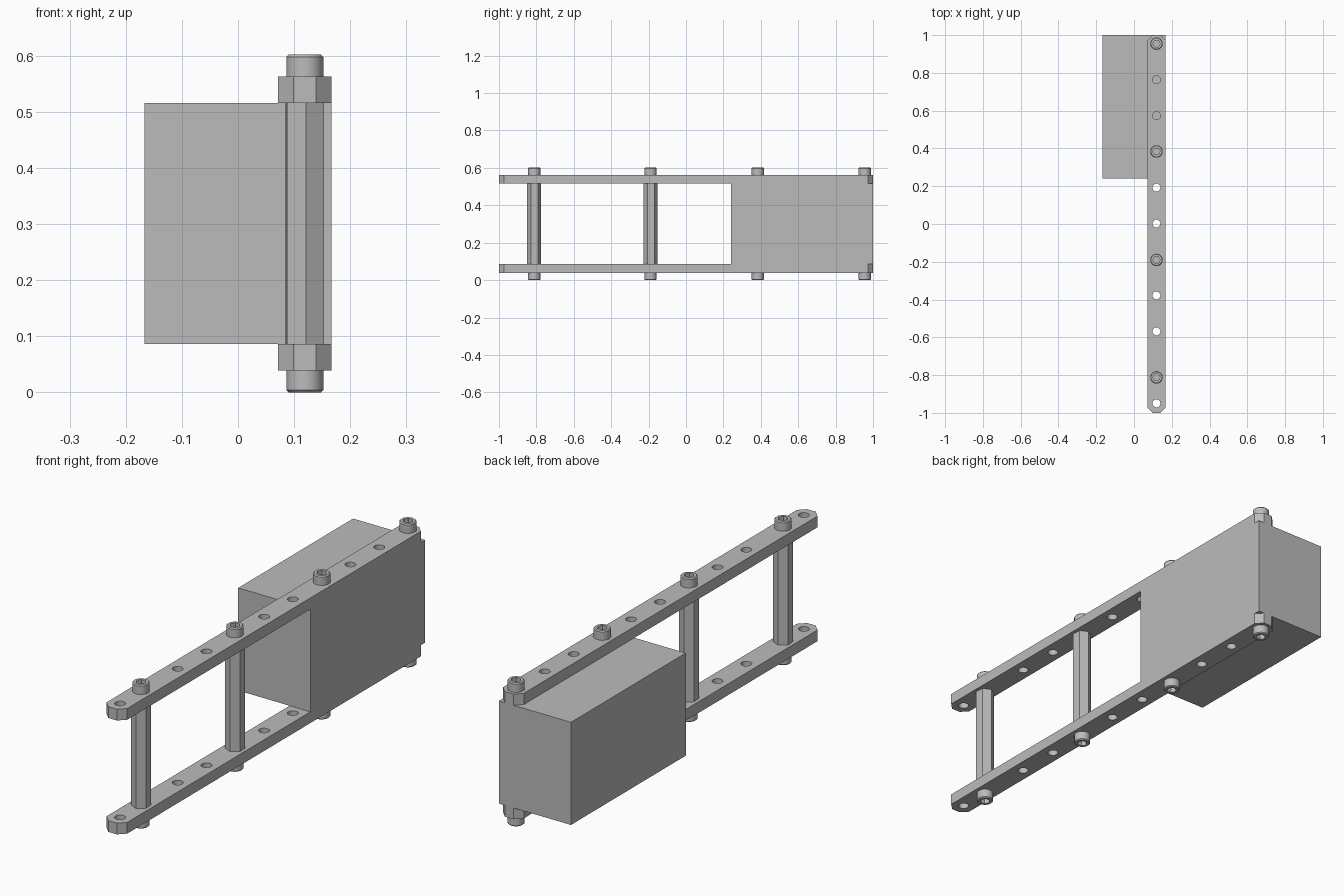
import bpy, bmesh, math

if "Cube" in bpy.data.objects:
    bpy.data.objects.remove(bpy.data.objects["Cube"], do_unlink=True)

grey = bpy.data.materials.new("plain grey")
grey.use_nodes = True
COLOUR = (0.5, 0.5, 0.5, 1)
grey.diffuse_color = COLOUR
grey.node_tree.nodes["Principled BSDF"].inputs["Base Color"].default_value = COLOUR

RAIL_X = 0.119          # centre line of both rails
MID_Z = 0.301           # mirror height between the rails
HALF_W, CHAMFER = 0.048, 0.028
RAIL_IN, RAIL_OUT = 0.215, 0.262   # rail faces, measured from MID_Z
PITCH, LAST_HOLE = 0.1905, 0.955
BOLTS = (0.955, 0.384, -0.19, -0.812)


def finish(bm, name, smooth=False):
    bmesh.ops.recalc_face_normals(bm, faces=bm.faces)
    mesh = bpy.data.meshes.new(name)
    bm.to_mesh(mesh)
    bm.free()
    mesh.materials.append(grey)
    obj = bpy.data.objects.new(name, mesh)
    bpy.context.collection.objects.link(obj)
    if smooth:
        bpy.ops.object.select_all(action="DESELECT")
        obj.select_set(True)
        bpy.context.view_layer.objects.active = obj
        bpy.ops.object.shade_smooth_by_angle(angle=math.radians(30))
    return obj


def circle(cx, cy, r, n, turn=0.0):
    return [(cx + r * math.cos(turn + math.tau * i / n),
             cy + r * math.sin(turn + math.tau * i / n)) for i in range(n)]


def plate(name, outline, holes, z0, z1):
    """Flat outline with holes, extruded from z0 to z1."""
    bm = bmesh.new()
    edges = []
    for loop in [outline] + holes:
        verts = [bm.verts.new((x, y, z0)) for x, y in loop]
        edges += [bm.edges.new((a, b)) for a, b in zip(verts, verts[1:] + verts[:1])]
    bmesh.ops.triangle_fill(bm, edges=edges, use_beauty=True)
    grown = bmesh.ops.extrude_face_region(bm, geom=bm.faces[:], use_keep_orig=True)
    for v in grown["geom"]:
        if isinstance(v, bmesh.types.BMVert):
            v.co.z = z1
    return finish(bm, name, smooth=bool(holes))


def cap_bolt(name, y, side):
    """Round cap head with a bevelled rim and a six-sided socket."""
    n, r, rim, depth = 24, 0.033, 0.004, 0.022
    base, top = RAIL_OUT - 0.002, MID_Z

    def hex_radius(a):
        return 0.017 / math.cos(a % (math.pi / 3) - math.pi / 6)

    steps = [(r, base), (r, top - rim), (r - rim, top), (None, top), (None, top - depth)]
    bm = bmesh.new()
    rings = []
    for radius, h in steps:
        ring = []
        for i in range(n):
            a = math.tau * i / n
            q = radius or hex_radius(a)
            ring.append(bm.verts.new((RAIL_X + q * math.cos(a), y + q * math.sin(a),
                                      MID_Z + side * h)))
        rings.append(ring)
    for low, high in zip(rings, rings[1:]):
        for i in range(n):
            j = (i + 1) % n
            bm.faces.new((low[i], low[j], high[j], high[i]))
    bm.faces.new(rings[0])
    bm.faces.new(rings[-1])
    return finish(bm, name, smooth=True)


# Rails: chamfered bars with a row of holes, one above and one below
l, r, c = RAIL_X - HALF_W, RAIL_X + HALF_W, CHAMFER
rail_outline = [(l + c, -1), (r - c, -1), (r, c - 1), (r, 1 - c),
                (r - c, 1), (l + c, 1), (l, 1 - c), (l, c - 1)]
hole_ys = [LAST_HOLE - PITCH * k for k in range(11) if k not in (0, 3, 6, 9)]
holes = [circle(RAIL_X, y, 0.021, 24) for y in hole_ys]
for side, label in ((1, "upper"), (-1, "lower")):
    z0, z1 = sorted((MID_Z + side * RAIL_IN, MID_Z + side * RAIL_OUT))
    plate(label + "_rail", rail_outline, holes, z0, z1)
    for i, y in enumerate(BOLTS):
        cap_bolt(f"{label}_bolt_{i + 1}", y, side)

# Six-sided spacers between the rails
for i, y in enumerate(BOLTS[2:]):
    plate(f"spacer_{i + 1}", circle(RAIL_X, y, 0.038, 6, math.radians(33.7)), [],
          MID_Z - RAIL_IN, MID_Z + RAIL_IN)

# Solid block held between the rails at the back
plate("block", [(-0.167, 0.24), (r, 0.24), (r, 1), (-0.167, 1)], [],
      MID_Z - RAIL_IN, MID_Z + RAIL_IN)
